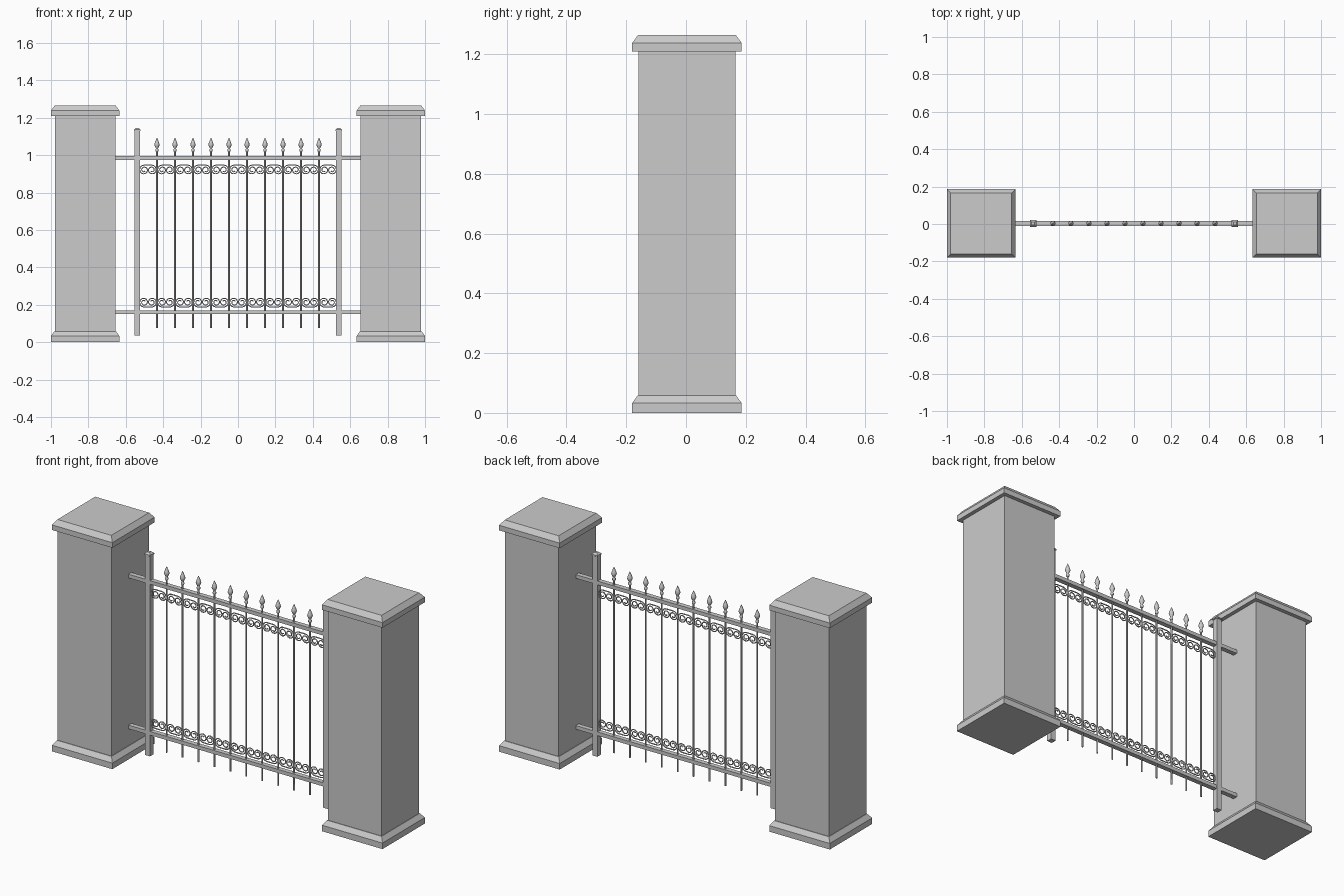
import bpy, bmesh, math

cube = bpy.data.objects.get("Cube")
if cube:
    bpy.data.objects.remove(cube, do_unlink=True)

grey = bpy.data.materials.new("plain grey")
grey.use_nodes = True
colour = (0.6, 0.6, 0.6, 1)
grey.diffuse_color = colour
grey.node_tree.nodes["Principled BSDF"].inputs["Base Color"].default_value = colour


def add(name, data, location=(0, 0, 0)):
    obj = bpy.data.objects.new(name, data)
    obj.location = location
    bpy.context.collection.objects.link(obj)
    if not data.materials:
        data.materials.append(grey)
    return obj


def stack(name, profile, sides, smooth=False):
    """Closed solid from (radius, height) rings; four sides use half-widths."""
    bm = bmesh.new()
    turn, grow = (math.pi / 4, math.sqrt(2)) if sides == 4 else (0, 1)
    rings = []
    for r, z in profile:
        angles = [turn + math.tau * i / sides for i in range(sides)]
        rings.append([bm.verts.new((r * grow * math.cos(a), r * grow * math.sin(a), z))
                      for a in angles])
    for low, high in zip(rings, rings[1:]):
        for i in range(sides):
            j = (i + 1) % sides
            bm.faces.new((low[i], low[j], high[j], high[i])).smooth = smooth
    bm.faces.new(rings[0][::-1])
    bm.faces.new(rings[-1])
    mesh = bpy.data.meshes.new(name)
    bm.to_mesh(mesh)
    bm.free()
    return mesh


def box(name, size, location):
    bm = bmesh.new()
    bmesh.ops.create_cube(bm, size=1)
    bmesh.ops.scale(bm, vec=size, verts=bm.verts)
    mesh = bpy.data.meshes.new(name)
    bm.to_mesh(mesh)
    bm.free()
    return add(name, mesh, location)


# Masonry pillars with a plinth and a bevelled cap
base = stack("pillar_base", [(0.183, 0), (0.183, 0.033), (0.165, 0.058)], 4)
shaft = stack("pillar_shaft", [(0.162, 0.05), (0.162, 1.215)], 4)
cap = stack("pillar_cap", [(0.183, 1.21), (0.183, 1.238), (0.163, 1.265)], 4)

# Square end posts with small caps
post = stack("end_post", [(0.015, 0.035), (0.015, 1.128), (0.018, 1.13),
                          (0.018, 1.136), (0.008, 1.145)], 4)
for side, x in (("right", -1), ("left", 1)):
    for part, mesh in (("base", base), ("shaft", shaft), ("cap", cap)):
        add(f"{side}_pillar_{part}", mesh, (x * 0.817, 0.003, 0))
    add(f"{side}_end_post", post, (x * 0.539, 0.003, 0))

# Horizontal rails
for name, z in (("top_rail", 0.985), ("bottom_rail", 0.16)):
    box(name, (1.32, 0.026, 0.02), (0, 0.003, z))

# Pickets with spear finials
step = 0.0963
picket = stack("picket", [(0.0045, 0.075), (0.0045, 1.03)], 8, True)
finial = stack("finial", [(0.006, 1.018), (0.009, 1.022), (0.009, 1.03), (0.005, 1.035),
                          (0.009, 1.043), (0.014, 1.054), (0.012, 1.064),
                          (0.006, 1.08), (0.001, 1.092)], 10, True)
for i in range(10):
    x = (i - 4.5) * step
    add(f"picket_{i + 1}", picket, (x, 0.003, 0))
    add(f"finial_{i + 1}", finial, (x, 0.003, 0))


# Wire scroll: two inward spirals joined by a flat arch
def scroll(name, flip):
    spiral = []
    for k in range(29):
        t = k / 28
        a = math.pi / 2 + t * 3.3 * math.pi
        r = 0.026 - 0.018 * t
        spiral.append((-0.021 + r * math.cos(a), r * math.sin(a) * flip))
    path = spiral[::-1] + [(-x, z) for x, z in spiral]
    curve = bpy.data.curves.new(name, "CURVE")
    curve.dimensions = "3D"
    curve.bevel_depth = 0.003
    curve.bevel_resolution = 1
    curve.use_fill_caps = True
    line = curve.splines.new("POLY")
    line.points.add(len(path) - 1)
    for point, (x, z) in zip(line.points, path):
        point.co = (x, 0, z, 1)
    return curve


for row, z, flip in (("top", 0.921, 1), ("bottom", 0.214, -1)):
    wire = scroll(f"{row}_scroll", flip)
    for i in range(11):
        add(f"{row}_scroll_{i + 1}", wire, ((i - 5) * step, 0.003, z))
